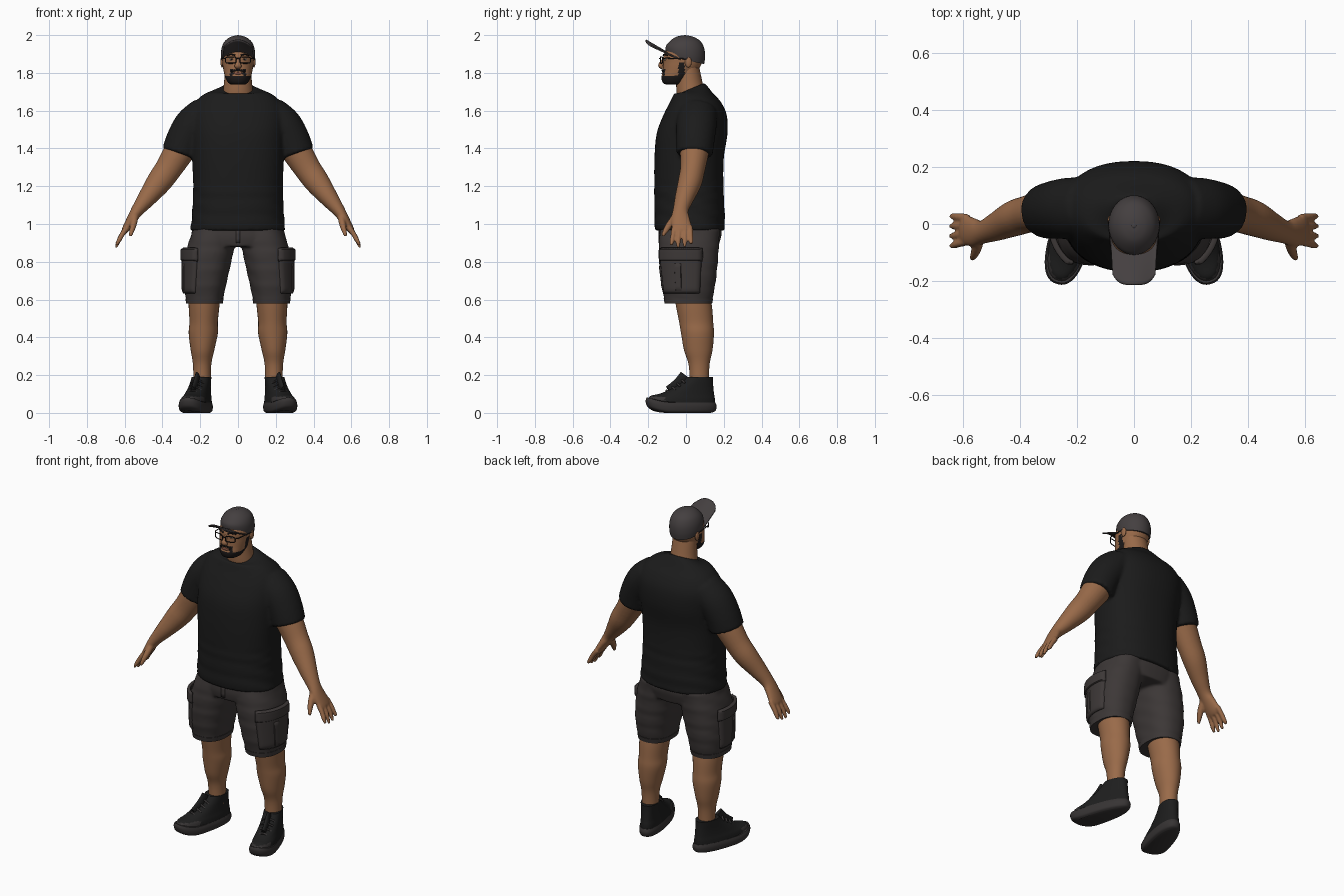
import bpy, bmesh, math
from mathutils import Vector, Matrix

if "Cube" in bpy.data.objects:
    bpy.data.objects.remove(bpy.data.objects["Cube"])


def material(name, color):
    m = bpy.data.materials.new(name)
    m.use_nodes = True
    m.diffuse_color = (*color, 1)
    bsdf = m.node_tree.nodes["Principled BSDF"]
    bsdf.inputs["Base Color"].default_value = (*color, 1)
    bsdf.inputs["Roughness"].default_value = 0.8
    return m


SKIN = material("brown skin", (0.32, 0.145, 0.067))
SHIRT = material("black cotton", (0.011, 0.011, 0.011))
SHORTS = material("charcoal cloth", (0.046, 0.039, 0.038))
CAP = material("cap grey", (0.058, 0.05, 0.051))
SHOE = material("shoe black", (0.013, 0.013, 0.013))
SOLE = material("sole grey", (0.038, 0.034, 0.034))
HAIR = material("beard black", (0.012, 0.01, 0.01))
LIPS = material("lip brown", (0.2, 0.07, 0.045))
EYE = material("eye white", (0.5, 0.45, 0.4))


def smooth_rings(rings, steps):
    """Catmull-Rom through the ring parameters."""
    out = []
    for i in range(len(rings) - 1):
        quad = [rings[max(0, min(len(rings) - 1, i + k))] for k in (-1, 0, 1, 2)]
        for s in range(steps):
            t = s / steps
            out.append([b + 0.5 * t * (c - a + t * (2 * a - 5 * b + 4 * c - d + t * (3 * (b - c) + d - a)))
                        for a, b, c, d in zip(*quad)])
    return out + [list(rings[-1])]


def unit_loop(n, p):
    for k in range(n):
        a = 2 * math.pi * k / n
        c, s = math.cos(a), math.sin(a)
        yield a, math.copysign(abs(c) ** (2 / p), c), math.copysign(abs(s) ** (2 / p), s)


def stack(rings, n=48, p=2.3, steps=5, egg=0, fold=0, fold_top=9):
    """Level rings: z, centre x, half width, front y, back y, tilt."""
    loops = []
    for z, cx, rx, yf, yb, tilt in smooth_rings([(*r, 0)[:6] for r in rings], steps):
        cy, ry = (yf + yb) / 2, (yb - yf) / 2
        loop = []
        for a, c, s in unit_loop(n, p):
            k = 1 + (fold * math.sin(3 * a + 75 * z + 2 * math.sin(2 * a)) if z < fold_top else 0)
            loop.append(Vector((cx + rx * c * k * (1 - egg * s), cy + ry * s * k, z + tilt * ry * s)))
        loops.append(loop)
    return loops


def tube(rings, n=24, p=2, steps=5):
    """Rings across a path: x, y, z, half width along y, half thickness."""
    rs = smooth_rings(rings, steps)
    loops = []
    for i, r in enumerate(rs):
        t = (Vector(rs[min(i + 1, len(rs) - 1)][:3]) - Vector(rs[max(i - 1, 0)][:3])).normalized()
        u = Vector((0, 1, 0)) if abs(t.y) < 0.9 else Vector((0, 0, 1))
        u = (u - t * u.dot(t)).normalized()
        v = t.cross(u)
        loops.append([Vector(r[:3]) + u * r[3] * c + v * r[4] * s for _, c, s in unit_loop(n, p)])
    return loops


def finish(name, bm, mats, mirror=False, voxel=0, angle=50):
    me = bpy.data.meshes.new(name)
    bmesh.ops.recalc_face_normals(bm, faces=bm.faces)
    bm.to_mesh(me)
    bm.free()
    ob = bpy.data.objects.new(name, me)
    bpy.context.collection.objects.link(ob)
    for m in mats:
        me.materials.append(m)
    bpy.ops.object.select_all(action='DESELECT')
    ob.select_set(True)
    bpy.context.view_layer.objects.active = ob
    bpy.ops.object.shade_smooth_by_angle(angle=math.radians(angle))
    if voxel:
        rm = ob.modifiers.new("blend", 'REMESH')
        rm.mode, rm.voxel_size, rm.use_smooth_shade = 'VOXEL', voxel, True
        sm = ob.modifiers.new("soften", 'SMOOTH')
        sm.factor, sm.iterations = 0.5, 4
    if mirror:
        ob.modifiers.new("mirror", 'MIRROR').use_mirror_merge = False
    return ob


def part(name, shells, *mats, warp=None, rule=None, **kw):
    bm = bmesh.new()
    for loops in shells:
        vs = [[bm.verts.new(warp(v) if warp else v) for v in lp] for lp in loops]
        n = len(vs[0])
        for a, b in zip(vs, vs[1:]):
            for k in range(n):
                bm.faces.new((a[k], a[(k + 1) % n], b[(k + 1) % n], b[k]))
        bm.faces.new(vs[0])
        bm.faces.new(vs[-1])
    if rule:
        for f in bm.faces:
            f.material_index = int(rule(f.calc_center_median()))
    return finish(name, bm, mats, **kw)


def ball(name, loc, size, mat, mirror=False):
    bm = bmesh.new()
    bmesh.ops.create_uvsphere(bm, u_segments=20, v_segments=12, radius=1,
                              matrix=Matrix.Translation(loc) @ Matrix.Diagonal((*size, 1)))
    return finish(name, bm, [mat], mirror)


def sheet(name, func, nu, nv, thick, mat, mirror=False):
    """Solid sheet from a function of u and v in 0..1."""
    bm = bmesh.new()
    g = [[bm.verts.new(func(i / nu, j / nv)) for j in range(nv + 1)] for i in range(nu + 1)]
    for i in range(nu):
        for j in range(nv):
            bm.faces.new((g[i][j], g[i + 1][j], g[i + 1][j + 1], g[i][j + 1]))
    ob = finish(name, bm, [mat])
    so = ob.modifiers.new("thickness", 'SOLIDIFY')
    so.thickness, so.offset = thick, 0
    if mirror:
        ob.modifiers.new("mirror", 'MIRROR').use_mirror_merge = False


# Shirt: torso and both sleeves blended into one surface
torso = stack([(.965, 0, .252, -.165, .205), (1.05, 0, .243, -.167, .205), (1.2, 0, .238, -.168, .198),
               (1.35, 0, .243, -.167, .2), (1.48, 0, .25, -.155, .22), (1.58, 0, .25, -.118, .215),
               (1.65, 0, .222, -.082, .182), (1.695, 0, .165, -.06, .14), (1.715, 0, .09, -.055, .098, .42)],
              n=64, fold=.01, fold_top=1.22)
sleeve = tube([(.17, .06, 1.59, .105, .09), (.235, .055, 1.525, .107, .1), (.28, .05, 1.45, .102, .098),
               (.31, .045, 1.37, .096, .096)], n=32)
other = [[Vector((-v.x, v.y, v.z)) for v in lp] for lp in sleeve]
part("shirt", [torso, sleeve, other], SHIRT, voxel=.01)

# Arms with hands
fingers = [tube([(.585, y, .985, .014, .015), (.613, y * 1.1, .945, .0135, .014),
                 (.632, y * 1.2, .91, .0125, .012), (.645, y * 1.25, .91 - ln, .008, .007)], n=12)
           for y, ln in ((-.062, .022), (-.034, .035), (-.006, .032), (.022, .015))]
thumb = tube([(.545, -.05, 1.045, .02, .02), (.553, -.085, 1.0, .019, .018),
              (.562, -.108, .965, .015, .014), (.57, -.124, .935, .008, .008)], n=12)
arm = tube([(.25, .05, 1.47, .085, .08), (.31, .045, 1.385, .077, .08), (.37, .035, 1.29, .066, .071),
            (.42, .02, 1.22, .063, .066), (.48, -.008, 1.14, .051, .05), (.53, -.028, 1.075, .041, .035),
            (.56, -.03, 1.03, .049, .027), (.59, -.022, .98, .053, .021), (.603, -.02, .96, .048, .016)])
part("arm", [arm, thumb] + fingers, SKIN, voxel=.006, mirror=True)

# Shorts with turned hems and cargo pockets
hips = stack([(1.0, 0, .235, -.14, .185), (.94, 0, .248, -.143, .188), (.88, 0, .235, -.135, .17)], fold=.006)
LEG = [(.98, .12, .115, -.135, .18), (.85, .15, .125, -.145, .172), (.7, .173, .115, -.135, .158),
       (.58, .178, .094, -.11, .135)]
legs = [stack([(z, s * cx, rx, yf, yb) for z, cx, rx, yf, yb in LEG], fold=.012) for s in (1, -1)]
part("shorts", [hips] + legs, SHORTS, voxel=.009)
part("shorts_hem", [stack([(.578, .178, .097, -.113, .138), (.605, .177, .101, -.118, .144)], steps=1)],
     SHORTS, mirror=True)


def on_leg(a0, a1, z0, z1, out):
    def f(u, v):
        a, z = math.radians(a0 + (a1 - a0) * u), z0 + (z1 - z0) * v
        w = max(0, min(1, (z - .6) / .2))
        edge = min(1, 8 * min(u, 1 - u, v, 1 - v) + .4)
        return Vector((.178 - .022 * w + (.1 + .021 * w + out * edge) * math.cos(a),
                       .012 + (.13 + .025 * w + out * edge) * math.sin(a), z))
    return f


sheet("cargo_pocket", on_leg(-62, 24, .635, .84, .014), 24, 16, .014, SHORTS, True)
sheet("pocket_flap", on_leg(-64, 26, .805, .87, .022), 24, 8, .012, SHORTS, True)
sheet("pocket_pleat", on_leg(-26, -12, .64, .8, .022), 6, 10, .008, SHORTS, True)
sheet("shorts_fly", lambda u, v: Vector((.022 * (u - .5), -.142, .9 + .07 * v)), 2, 3, .008, SHORTS)

# Lower legs
part("lower_leg", [stack([(.64, .177, .085, -.065, .125), (.56, .18, .081, -.052, .138),
                          (.48, .182, .075, -.036, .144), (.42, .184, .077, -.026, .148),
                          (.33, .188, .062, -.01, .14), (.25, .19, .048, .015, .124),
                          (.12, .19, .046, .02, .12)], p=2)], SKIN, mirror=True)


# Shoes, turned outward with a raised toe
def shoe_place(v):
    lift = .025 * max(0, (-v.y - .09) / .12) ** 2
    x, y = v.x, v.y + .03
    c, s = math.cos(.27), math.sin(.27)
    return Vector((.22 + x * c - y * s, -.03 + x * s + y * c, v.z + lift))


part("shoe_sole", [stack([(0, 0, .055, -.185, .135), (.01, 0, .068, -.21, .16), (.035, 0, .071, -.218, .168),
                          (.055, 0, .066, -.212, .16)], egg=.13, p=2.4)], SOLE, warp=shoe_place, mirror=True)
part("shoe_upper", [stack([(.045, 0, .066, -.21, .158), (.075, 0, .063, -.188, .158), (.1, 0, .057, -.135, .154),
                           (.135, 0, .052, -.068, .15), (.165, 0, .05, -.02, .148), (.19, 0, .049, .005, .148)],
                          egg=.1, p=2.3)],
     SHOE, SOLE, warp=shoe_place, mirror=True, rule=lambda c: c.z < .085 and c.y < -.11)
part("shoe_tongue", [tube([(0, -.09, .115, .03, .012), (0, -.04, .155, .03, .014), (0, -.005, .2, .028, .01)])],
     SHOE, warp=shoe_place, mirror=True)
laces = [tube([(-.036, y + .012, z - .012, .006, .005), (0, y, z + .006, .006, .005),
               (.036, y + .012, z - .012, .006, .005)], n=8)
         for y, z in ((-.105, .112), (-.078, .133), (-.052, .152), (-.026, .17))]
part("shoe_laces", laces, SOLE, warp=shoe_place, mirror=True)

# Neck and head; the beard is a region of the head's faces
part("neck", [stack([(1.64, 0, .088, -.04, .1), (1.7, 0, .08, -.05, .098), (1.76, 0, .073, -.052, .085),
                     (1.84, 0, .07, -.05, .068)], p=2)], SKIN)


def beard(c):
    jaw = c.y < -.005 and c.z < 1.782 + .25 * max(0, c.y + .07)
    sideburn = -.04 < c.y < -.008 and c.z < 1.855
    goatee = c.y < -.09 and c.z < 1.82 and .027 < abs(c.x) < .042
    return jaw or sideburn or goatee


part("head", [stack([(1.738, 0, .035, -.105, -.02), (1.748, 0, .052, -.122, .0), (1.775, 0, .067, -.13, .03),
                     (1.81, 0, .076, -.123, .06), (1.85, 0, .082, -.12, .083), (1.9, 0, .083, -.117, .092),
                     (1.95, 0, .065, -.08, .08)], n=80, steps=8, p=2.15)], SKIN, HAIR, rule=beard)
part("nose", [tube([(0, -.114, 1.88, .006, .01), (0, -.128, 1.855, .011, .011), (0, -.133, 1.838, .014, .019),
                    (0, -.122, 1.825, .008, .014)], n=16)], SKIN)
ball("ear", (.084, .012, 1.857), (.009, .018, .028), SKIN, True)
ball("eye", (.034, -.109, 1.872), (.013, .008, .006), EYE, True)
ball("pupil", (.034, -.115, 1.872), (.005, .004, .005), HAIR, True)
ball("mouth", (0, -.122, 1.797), (.024, .007, .007), LIPS)
part("moustache", [tube([(x, -.125 + 3 * x * x, 1.815 - 6 * x * x, .005, .005)
                         for x in (-.036, -.018, 0, .018, .036)], n=8)], HAIR)
part("eyebrow", [tube([(.015, -.119, 1.893, .005, .004), (.036, -.114, 1.898, .005, .004),
                       (.058, -.098, 1.892, .003, .003)], n=8)], HAIR, mirror=True)


# Glasses
def wire(name, points, cyclic=False):
    cu = bpy.data.curves.new(name, 'CURVE')
    cu.dimensions, cu.bevel_depth, cu.bevel_resolution = '3D', .0028, 2
    sp = cu.splines.new('POLY')
    sp.points.add(len(points) - 1)
    for q, pt in zip(sp.points, points):
        q.co = (*pt, 1)
    sp.use_cyclic_u = cyclic
    cu.materials.append(HAIR)
    bpy.context.collection.objects.link(bpy.data.objects.new(name, cu))


for side, label in ((1, "left"), (-1, "right")):
    rim = [(side * (.038 + .028 * c), -.136 + .012 * (c + 1) / 2, 1.868 + .017 * s) for _, c, s in unit_loop(28, 4)]
    wire(label + "_glasses_rim", rim, True)
    wire(label + "_glasses_arm", [(side * .066, -.124, 1.876), (side * .08, -.105, 1.878), (side * .089, .012, 1.874)])
wire("glasses_bridge", [(-.01, -.136, 1.874), (0, -.14, 1.877), (.01, -.136, 1.874)])

# Cap
part("cap_crown", [stack([(1.868, 0, .087, -.102, .096, -.22), (1.9, 0, .09, -.108, .101, -.15),
                          (1.935, 0, .086, -.106, .097, -.07), (1.965, 0, .072, -.088, .079),
                          (1.986, 0, .048, -.062, .05), (1.996, 0, .022, -.033, .02),
                          (1.998, 0, .004, -.01, -.002)], p=2)], CAP)
ball("cap_button", (0, -.006, 1.996), (.009, .009, .004), CAP)


def visor(u, v):
    x = 2 * u - 1
    near, far = -.1 * math.sqrt(1 - .92 * x * x), -.213 + .035 * x ** 4
    return Vector((x * (.084 - .009 * v), near + (far - near) * v, 1.908 + .066 * v - .036 * x * x))


sheet("cap_visor", visor, 24, 10, .007, CAP)
